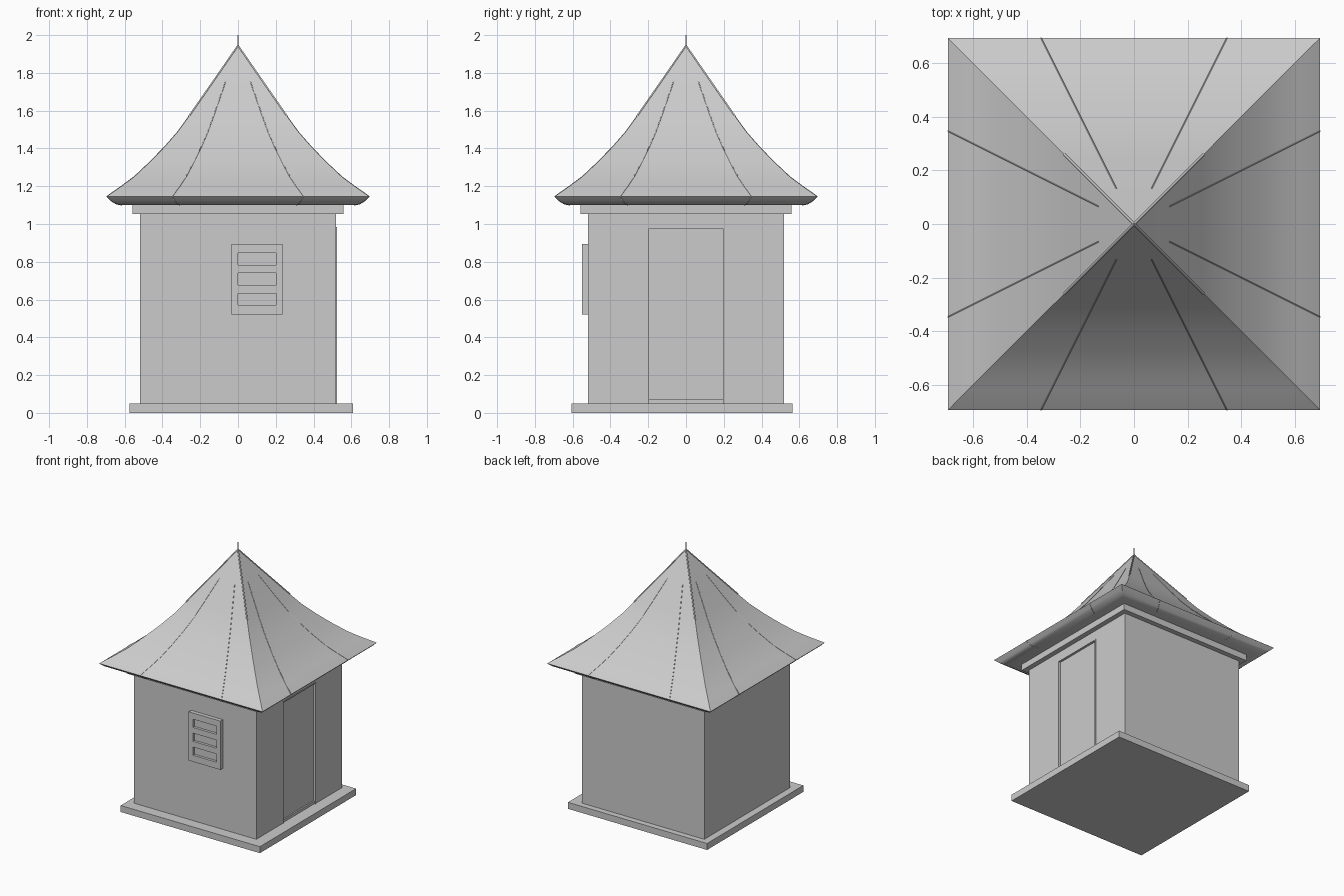
import bpy, bmesh
from mathutils import Vector, Matrix
from math import pi

if "Cube" in bpy.data.objects:
    bpy.data.objects.remove(bpy.data.objects["Cube"])


def finish(name, bm):
    bmesh.ops.recalc_face_normals(bm, faces=bm.faces)
    me = bpy.data.meshes.new(name)
    bm.to_mesh(me)
    bm.free()
    ob = bpy.data.objects.new(name, me)
    bpy.context.collection.objects.link(ob)
    return ob


def box(name, lo, hi):
    lo, hi = Vector(lo), Vector(hi)
    bm = bmesh.new()
    bmesh.ops.create_cube(bm, size=1)
    for v in bm.verts:
        v.co = (lo + hi) / 2 + v.co * (hi - lo)
    return finish(name, bm)


def cut(target, cutter):
    cutter.hide_render = True
    cutter.hide_set(True)
    mod = target.modifiers.new("cut", "BOOLEAN")
    mod.object = cutter
    mod.operation = "DIFFERENCE"
    mod.solver = "EXACT"


def tubes(name, paths, radius):
    cu = bpy.data.curves.new(name, "CURVE")
    cu.dimensions = "3D"
    cu.bevel_depth = radius
    cu.bevel_resolution = 0
    for pts in paths:
        sp = cu.splines.new("POLY")
        sp.points.add(len(pts) - 1)
        for p, co in zip(sp.points, pts):
            p.co = (*co, 1)
    ob = bpy.data.objects.new(name, cu)
    bpy.context.collection.objects.link(ob)


# Base slab, walls and cornice
box("base_slab", (-0.575, -0.605, 0), (0.61, 0.565, 0.05))
walls = box("walls", (-0.52, -0.52, 0.05), (0.52, 0.52, 1.06))
box("cornice", (-0.558, -0.558, 1.052), (0.558, 0.558, 1.105))

# Recessed door with a thin frame and a low threshold
cut(walls, box("door_cutter", (0.504, -0.2, 0.05), (0.6, 0.2, 0.98)))
box("door_threshold", (0.50, -0.2, 0.05), (0.515, 0.2, 0.07))
for s in (-1, 1):
    y0, y1 = sorted((s * 0.196, s * 0.204))
    box("door_jamb", (0.505, y0, 0.05), (0.523, y1, 0.985))
box("door_head", (0.505, -0.204, 0.977), (0.523, 0.204, 0.985))

# Front vent with three recessed slots
vent = box("vent", (-0.035, -0.55, 0.52), (0.235, -0.515, 0.895))
for i in range(3):
    z = 0.57 + 0.107 * i
    cut(vent, box("slot_cutter", (0, -0.6, z), (0.2, -0.53, z + 0.063)))

# Swept square roof: (half width, height) from soffit to apex
UPPER = [(0.685, 1.153), (0.62, 1.198), (0.55, 1.25), (0.47, 1.325),
         (0.39, 1.407), (0.32, 1.487), (0.255, 1.577), (0.13, 1.757)]
PROFILE = [(0.50, 1.10), (0.615, 1.10), (0.645, 1.107), (0.672, 1.123), (0.695, 1.145)] + UPPER
APEX = (0, 0, 1.945)
bm = bmesh.new()
rings = [[bm.verts.new((sx * r, sy * r, z)) for sx, sy in ((-1, -1), (1, -1), (1, 1), (-1, 1))]
         for r, z in PROFILE]
for a, b in zip(rings, rings[1:]):
    for i in range(4):
        j = (i + 1) % 4
        bm.faces.new((a[i], a[j], b[j], b[i]))
tip = bm.verts.new(APEX)
for i in range(4):
    bm.faces.new((rings[-1][i], rings[-1][(i + 1) % 4], tip))
bm.faces.new(rings[0])
roof = finish("roof", bm)
bpy.context.view_layer.objects.active = roof
roof.select_set(True)
bpy.ops.object.shade_smooth_by_angle()

# Fine seams on each roof face, and caps along the upper hips
turns = [Matrix.Rotation(k * pi / 2, 3, "Z") for k in range(4)]
tubes("roof_seams", [[m @ Vector((t * r, -r, z)) for r, z in PROFILE[1:]]
                     for m in turns for t in (-0.5, 0.5)], 0.0025)
tubes("hip_caps", [[m @ Vector((0.26, 0.26, 1.57)), m @ Vector((0.13, 0.13, 1.757)), Vector(APEX)]
                   for m in turns], 0.005)

# Finial spike
box("finial", (-0.003, -0.003, 1.93), (0.003, 0.003, 2.0))
